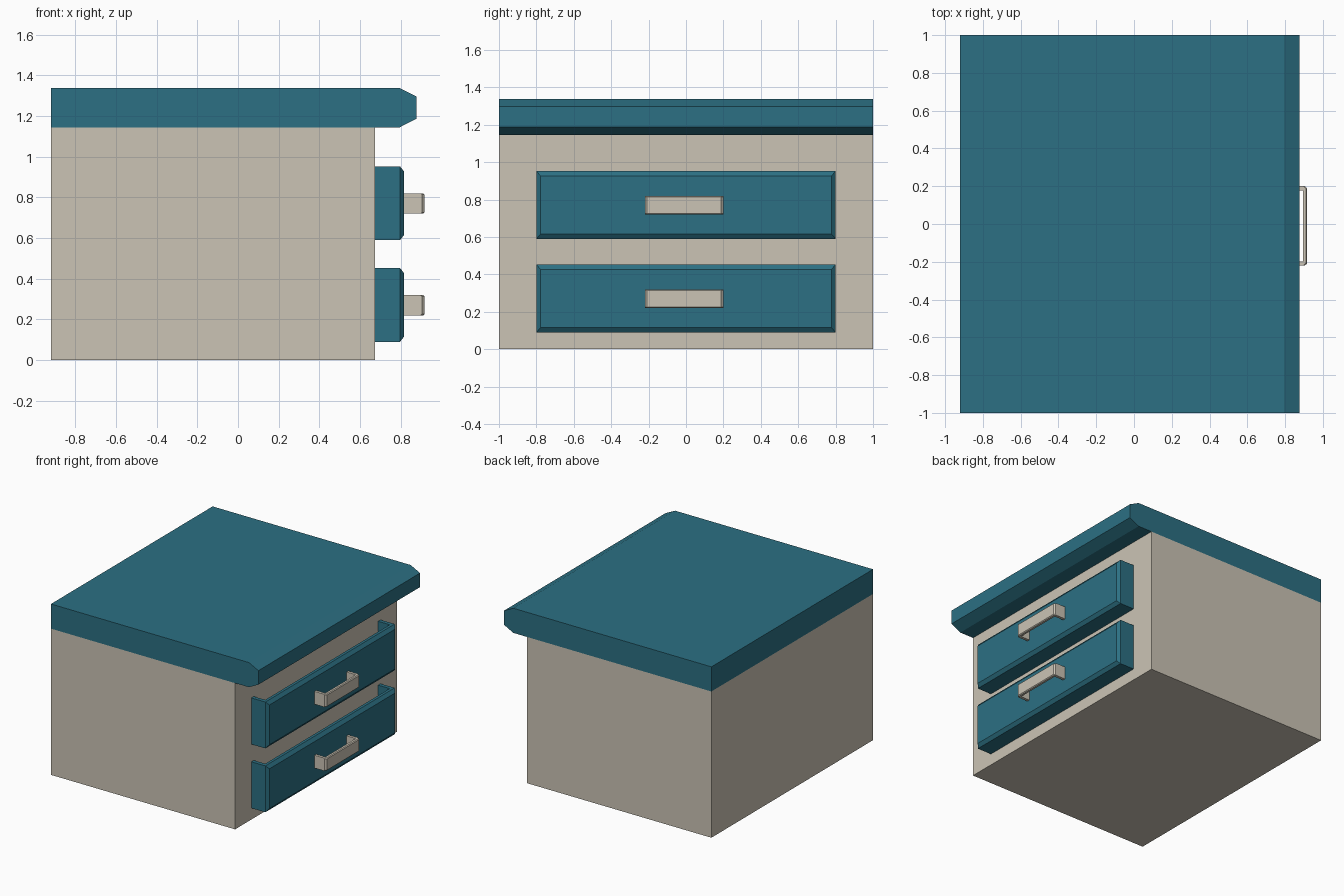
import bpy, bmesh

if "Cube" in bpy.data.objects:
    bpy.data.objects.remove(bpy.data.objects["Cube"])


def material(name, rgb):
    m = bpy.data.materials.new(name)
    m.diffuse_color = (*rgb, 1)
    m.use_nodes = True
    m.node_tree.nodes["Principled BSDF"].inputs["Base Color"].default_value = m.diffuse_color
    return m


teal = material("teal paint", (0.025, 0.162, 0.227))
beige = material("beige paint", (0.597, 0.552, 0.462))


def finish(bm, name, mat):
    bmesh.ops.recalc_face_normals(bm, faces=bm.faces)
    me = bpy.data.meshes.new(name)
    bm.to_mesh(me)
    bm.free()
    me.materials.append(mat)
    ob = bpy.data.objects.new(name, me)
    bpy.context.collection.objects.link(ob)
    return ob


def box(bm, x, y, z):
    """Add a box given its (min, max) ranges and return its vertices."""
    verts = bmesh.ops.create_cube(bm, size=1)["verts"]
    for v in verts:
        v.co = [r[0] if c < 0 else r[1] for c, r in zip(v.co, (x, y, z))]
    return verts


def extrude(bm, points, vec):
    """Make a solid from a flat outline."""
    face = bm.faces.new([bm.verts.new(p) for p in points])
    geo = bmesh.ops.extrude_face_region(bm, geom=[face])["geom"]
    bmesh.ops.translate(bm, vec=vec, verts=[g for g in geo if isinstance(g, bmesh.types.BMVert)])


# Cabinet body
bm = bmesh.new()
box(bm, (-0.92, 0.675), (-1, 1), (0, 1.145))
finish(bm, "cabinet_body", beige)

# Top slab with a chamfered overhanging front edge
bm = bmesh.new()
outline = [(-0.92, 1.145), (0.795, 1.145), (0.877, 1.187), (0.877, 1.297), (0.795, 1.338), (-0.92, 1.338)]
extrude(bm, [(x, -1, z) for x, z in outline], (0, 2, 0))
finish(bm, "cabinet_top", teal)

for label, z in (("lower", 0.09), ("upper", 0.59)):
    # Open-topped drawer: U-shaped tray walls and floor
    z1 = z + 0.363
    bm = bmesh.new()
    tray = box(bm, (0.67, 0.817), (-0.8, 0.8), (z, z1))
    # Chamfered front: cut a loop, then pull the front face in
    bmesh.ops.bisect_plane(bm, geom=bm.verts[:] + bm.edges[:] + bm.faces[:],
                           plane_co=(0.797, 0, 0), plane_no=(1, 0, 0))
    zc = (z + z1) / 2
    for v in bm.verts:
        if v.co.x > 0.81:
            v.co.y -= 0.022 if v.co.y > 0 else -0.022
            v.co.z -= 0.026 if v.co.z > zc else -0.026
    drawer = finish(bm, label + "_drawer", teal)

    # Hollow for the tray
    bm = bmesh.new()
    box(bm, (0.6, 0.775), (-0.77, 0.77), (z + 0.03, z1 + 0.1))
    hollow = finish(bm, label + "_drawer_cutter", teal)
    hollow.hide_render = True
    hollow.hide_set(True)
    cut = drawer.modifiers.new("hollow", "BOOLEAN")
    cut.object = hollow
    cut.solver = "EXACT"

    # U-shaped pull handle with softened corners
    bm = bmesh.new()
    a, b, t, c = -0.22, 0.2, 0.022, 0.012
    x0, x1 = 0.815, 0.917
    outline = [(x0, a), (x1 - c, a), (x1, a + c), (x1, b - c), (x1 - c, b), (x0, b),
               (x0, b - t), (x1 - t, b - t), (x1 - t, a + t), (x0, a + t)]
    extrude(bm, [(x, y, z + 0.13) for x, y in outline], (0, 0, 0.1))
    # Small chamfer on the outer rims
    rims = [e for e in bm.edges if abs(e.verts[0].co.z - e.verts[1].co.z) < 1e-5
            and all(v.co.x > x1 - c - 1e-4 and not (a + c + .005 < v.co.y < b - c - .005) for v in e.verts)]
    bmesh.ops.bevel(bm, geom=rims, offset=0.006, segments=1, affect="EDGES")
    finish(bm, label + "_handle", beige)
